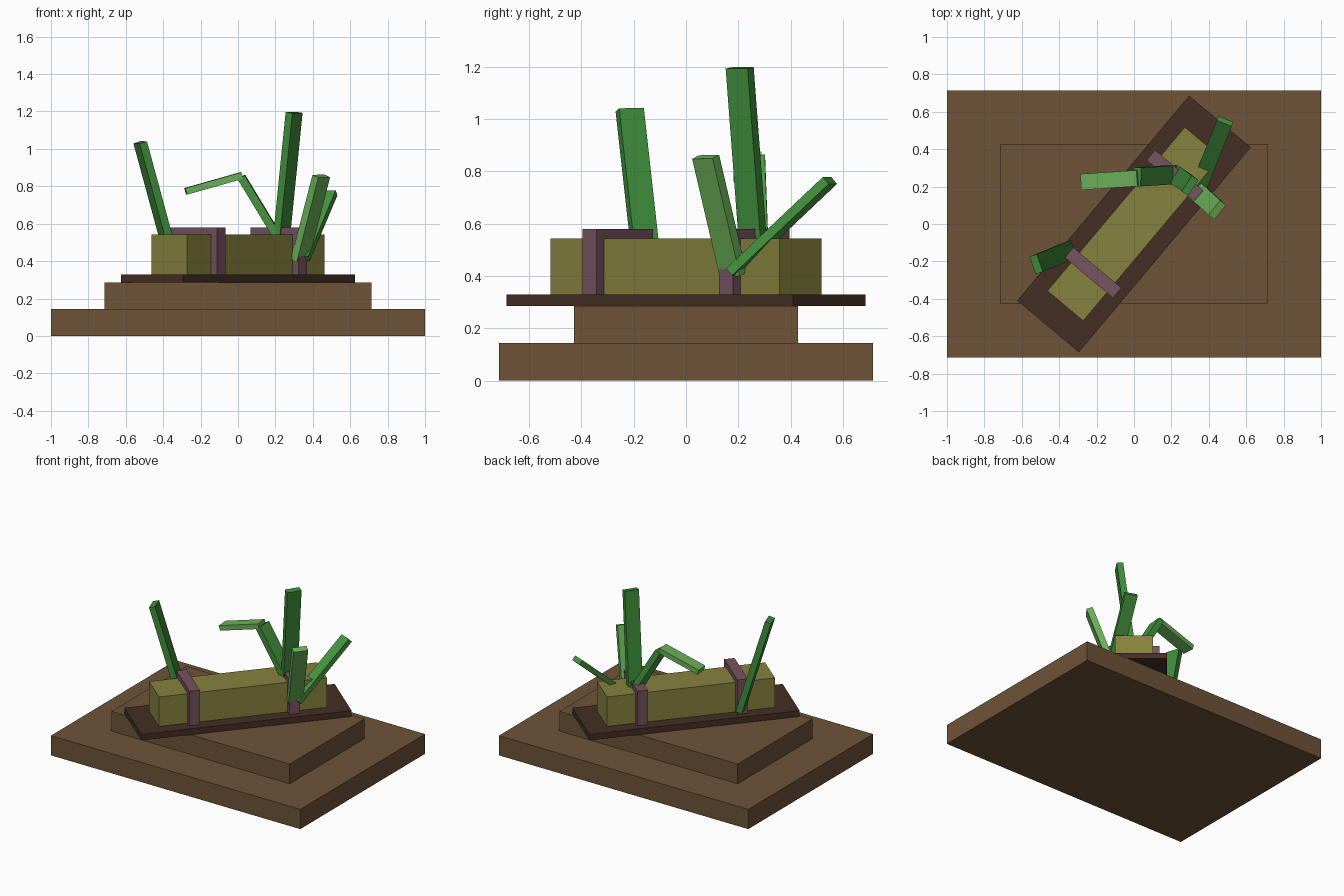
import bpy
from math import radians
from mathutils import Matrix, Vector

cube = bpy.data.objects.get("Cube")
if cube:
    bpy.data.objects.remove(cube, do_unlink=True)


def material(name, code):
    """Flat material from an sRGB hex code, stored as linear values."""
    srgb = [int(code[i:i + 2], 16) / 255 for i in (0, 2, 4)]
    colour = [((c + 0.055) / 1.055) ** 2.4 for c in srgb] + [1.0]
    mat = bpy.data.materials.new(name)
    mat.use_nodes = True
    mat.diffuse_color = colour
    mat.node_tree.nodes["Principled BSDF"].inputs["Base Color"].default_value = colour
    return mat


earth = material("earth_brown", "6f5338")
bark = material("dark_bark", "452f25")
olive = material("olive", "86823f")
plum = material("dull_plum", "765360")
leaf = material("leaf_green", "3f8d3b")
fresh = material("fresh_green", "469640")
pale = material("pale_green", "6bb059")


def block(name, size, matrix, mat):
    """Box of the given size, placed by a matrix."""
    bpy.ops.mesh.primitive_cube_add(size=1)
    obj = bpy.context.object
    obj.name = obj.data.name = name
    obj.data.transform(Matrix.Diagonal((*size, 1)))
    obj.matrix_world = matrix
    obj.data.materials.append(mat)
    return obj


def slab(name, length, width, bottom, top, mat, turn=Matrix(), along=0):
    """Upright box between two heights, optionally in a turned frame."""
    place = turn @ Matrix.Translation((along, 0, (bottom + top) / 2))
    return block(name, (length, width, top - bottom), place, mat)


def blade(name, start, end, wide, size, mat):
    """Flat stem from start to end; wide is the direction of its broad side."""
    start, end = Vector(start), Vector(end)
    axis = (end - start).normalized()
    broad = Vector(wide)
    broad = (broad - axis * broad.dot(axis)).normalized()
    thin = axis.cross(broad)
    turn = Matrix((broad, thin, axis)).transposed().to_4x4()
    place = Matrix.Translation((start + end) / 2) @ turn
    return block(name, (*size, (end - start).length), place, mat)


# Stepped base
slab("base_lower", 2.0, 1.43, 0, 0.143, earth)
slab("base_upper", 1.43, 0.857, 0.143, 0.286, earth)

# Turned board, trunk and the two bands around it
turned = Matrix.Rotation(radians(50), 4, "Z")
slab("board", 1.43, 0.43, 0.286, 0.329, bark, turned)
slab("trunk", 1.143, 0.25, 0.329, 0.543, olive, turned)
for side, along in (("front", -0.34), ("back", 0.34)):
    slab(side + "_band", 0.071, 0.336, 0.329, 0.579, plum, turned, along)

# Stems growing from the bands
broad, slim = (0.1, 0.043), (0.086, 0.036)
blade("front_stem", (-0.34, -0.14, 0.36), (-0.523, -0.215, 1.035),
      (0.33, -0.94, 0), broad, leaf)
blade("tall_stem", (0.22, 0.265, 0.4), (0.30, 0.205, 1.195),
      (0.55, 0.84, 0), broad, leaf)
blade("bent_stem", (0.23, 0.265, 0.5), (0.018, 0.252, 0.85),
      (0.05, 1, 0), broad, fresh)
blade("bent_stem_tip", (0.02, 0.245, 0.858), (-0.28, 0.225, 0.773),
      (0.1, -1, 0), slim, pale)
blade("side_stem", (0.33, 0.18, 0.405), (0.445, 0.075, 0.855),
      (0.62, 0.78, 0), broad, pale)
blade("leaning_stem", (0.34, 0.18, 0.415), (0.487, 0.55, 0.765),
      (0.93, -0.37, 0), slim, fresh)
